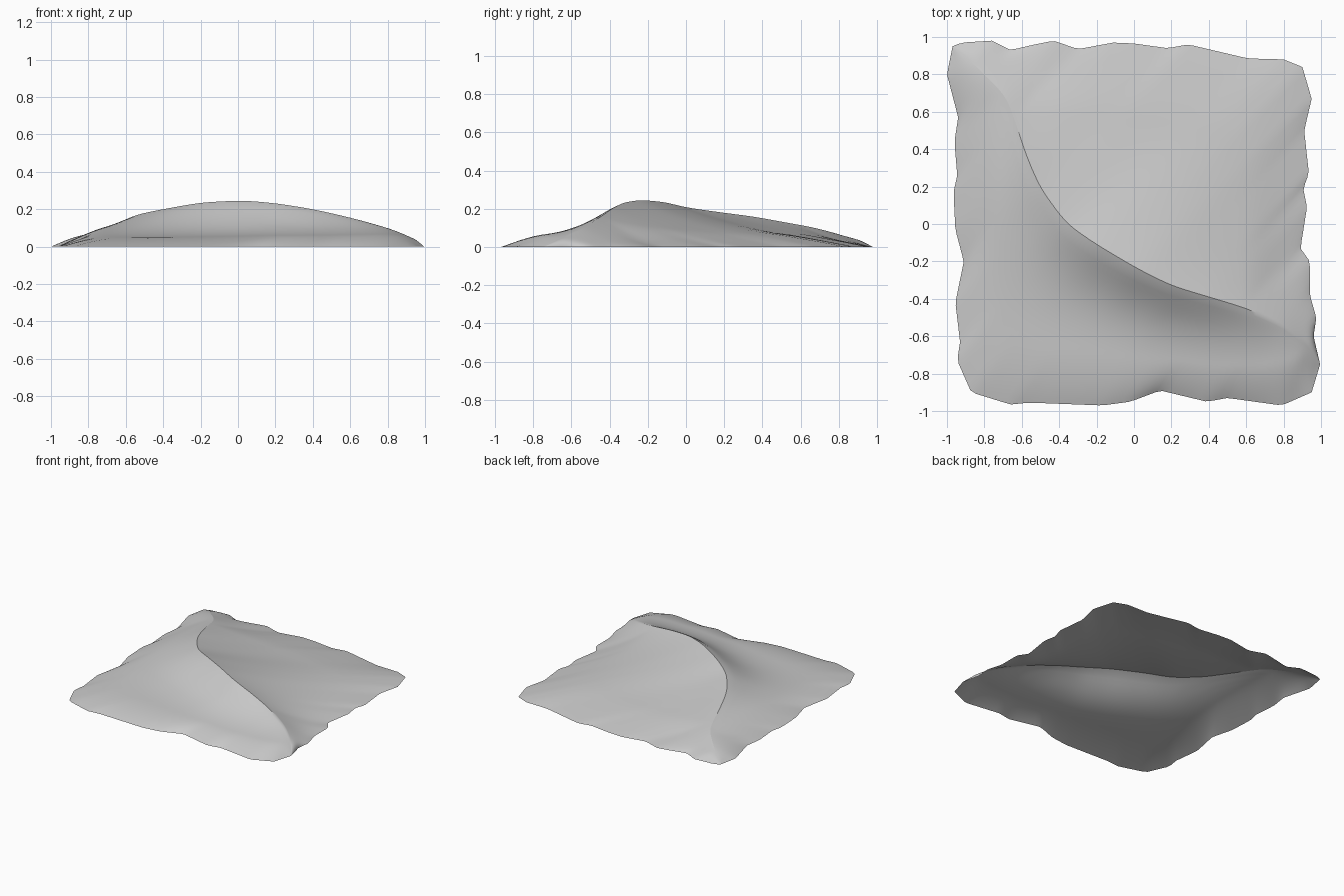
import bpy
import bmesh
from math import exp
from mathutils import Vector

cube = bpy.data.objects.get("Cube")
if cube:
    bpy.data.objects.remove(cube, do_unlink=True)

COLUMNS = 100     # steps along the crest
ROWS = 26         # steps from the crest to the border
BASE = 0.045      # height of the flat sand around the dune


def resample(points, count):
    """Spread count + 1 points evenly along a polyline."""
    pts = [Vector(p).to_3d() for p in points]
    lengths = [(b - a).length for a, b in zip(pts, pts[1:])]
    step = sum(lengths) / count
    result, segment, passed = [], 0, 0.0
    for i in range(count + 1):
        target = i * step
        while segment < len(lengths) - 1 and passed + lengths[segment] < target:
            passed += lengths[segment]
            segment += 1
        factor = min(1.0, (target - passed) / lengths[segment])
        result.append(pts[segment].lerp(pts[segment + 1], factor))
    return result


def relax(points, passes):
    """Round off the corners of a polyline, keeping its ends."""
    for _ in range(passes):
        middle = [(a + b * 2 + c) / 4 for a, b, c in zip(points, points[1:], points[2:])]
        points = [points[0]] + middle + [points[-1]]
    return points


def ease(x):
    x = max(0.0, min(1.0, x))
    return x * (2 - x)


def blend(x, start, end, a, b):
    """Go from a to b while x goes from start to end."""
    x = max(0.0, min(1.0, (x - start) / (end - start)))
    return a + (b - a) * x * x * (3 - 2 * x)


# Crest line with heights, from the back corner to the front corner
tip_a, tip_b = (-.97, .95), (.995, -.75)
crest_points = [
    (*tip_a, 0), (-.86, .86, .05), (-.68, .68, .1), (-.57, .35, .16),
    (-.5, .19, .18), (-.36, 0, .207), (-.2, -.11, .235), (.02, -.24, .247),
    (.2, -.33, .232), (.4, -.39, .2), (.6, -.45, .155), (.8, -.54, .1),
    (.93, -.65, .05), (*tip_b, 0)]

# Ragged border on the steep side
steep_border = [
    tip_a, (-1, .8), (-.94, .57), (-.96, .44), (-.945, .26), (-.965, .17),
    (-.955, -.03), (-.91, -.2), (-.955, -.42), (-.93, -.63), (-.945, -.73),
    (-.87, -.9), (-.66, -.965), (-.56, -.955), (-.17, -.97), (-.02, -.95),
    (.14, -.89), (.39, -.95), (.5, -.93), (.79, -.97), (.95, -.9), tip_b]

# Ragged border on the gentle side
gentle_border = [
    tip_a, (-.92, .97), (-.76, .98), (-.66, .93), (-.53, .96), (-.43, .98),
    (-.3, .935), (-.11, .97), (0, .965), (.18, .94), (.29, .96), (.61, .885),
    (.8, .88), (.9, .84), (.95, .67), (.91, .5), (.935, .27), (.905, .19),
    (.925, .09), (.89, -.13), (.94, -.2), (.94, -.38), (.975, -.5),
    (.96, -.6), tip_b]

crest = relax(resample(crest_points, COLUMNS), 8)
crest_flat = [p.to_2d() for p in crest]


def steep_falloff(t, s, distance):
    reach = blend(t, .25, .65, .28, .2)
    power = blend(t, .15, .6, 1.05, 1.35)
    return exp(-(distance / reach) ** power)


def steep_skirt(t):
    return blend(t, .55, .8, .36, .2)


def gentle_falloff(t, s, distance):
    return (1 - s) ** 2.1


def gentle_skirt(t):
    return .5


def build_slope(bm, crest_verts, outline, falloff, skirt):
    """Sheet of quads from the crest out to the border."""
    border = resample(outline, COLUMNS)
    guide = relax(border, 50)
    previous = crest_verts
    for row in range(1, ROWS + 1):
        s = row / ROWS
        current = []
        for i, top in enumerate(crest):
            t = i / COLUMNS
            start = top.to_2d()
            aim = guide[i].to_2d().lerp(border[i].to_2d(), s * s)
            spot = start.lerp(aim, s)
            width = (start - guide[i].to_2d()).length
            distance = min((spot - c).length for c in crest_flat)
            base = min(BASE, top.z)
            z = base + (top.z - base) * falloff(t, s, distance)
            z *= ease((1 - s) * width / max(1e-6, min(skirt(t), width)))
            current.append(bm.verts.new((spot.x, spot.y, z)))
        for i in range(COLUMNS):
            bm.faces.new((previous[i], previous[i + 1], current[i + 1], current[i]))
        previous = current


# Both slopes share the crest vertices
bm = bmesh.new()
crest_verts = [bm.verts.new(p) for p in crest]
build_slope(bm, crest_verts, steep_border, steep_falloff, steep_skirt)
build_slope(bm, crest_verts, gentle_border, gentle_falloff, gentle_skirt)

# Sharp crest that fades out towards both tips
for i in range(COLUMNS // 20, COLUMNS * 5 // 6):
    edge = bm.edges.get((crest_verts[i], crest_verts[i + 1]))
    if edge:
        edge.smooth = False

bmesh.ops.remove_doubles(bm, verts=bm.verts[:], dist=0.0005)
bm.normal_update()
for face in bm.faces:
    face.smooth = True
    if face.normal.z < 0:
        face.normal_flip()

mesh = bpy.data.meshes.new("sand_dune")
bm.to_mesh(mesh)
bm.free()
dune = bpy.data.objects.new("sand_dune", mesh)
bpy.context.collection.objects.link(dune)

# Plain pale grey
grey = bpy.data.materials.new("pale_grey")
grey.use_nodes = True
color = (0.59, 0.59, 0.59, 1)
grey.diffuse_color = color
for node in grey.node_tree.nodes:
    if node.type == "BSDF_PRINCIPLED":
        node.inputs["Base Color"].default_value = color
mesh.materials.append(grey)
